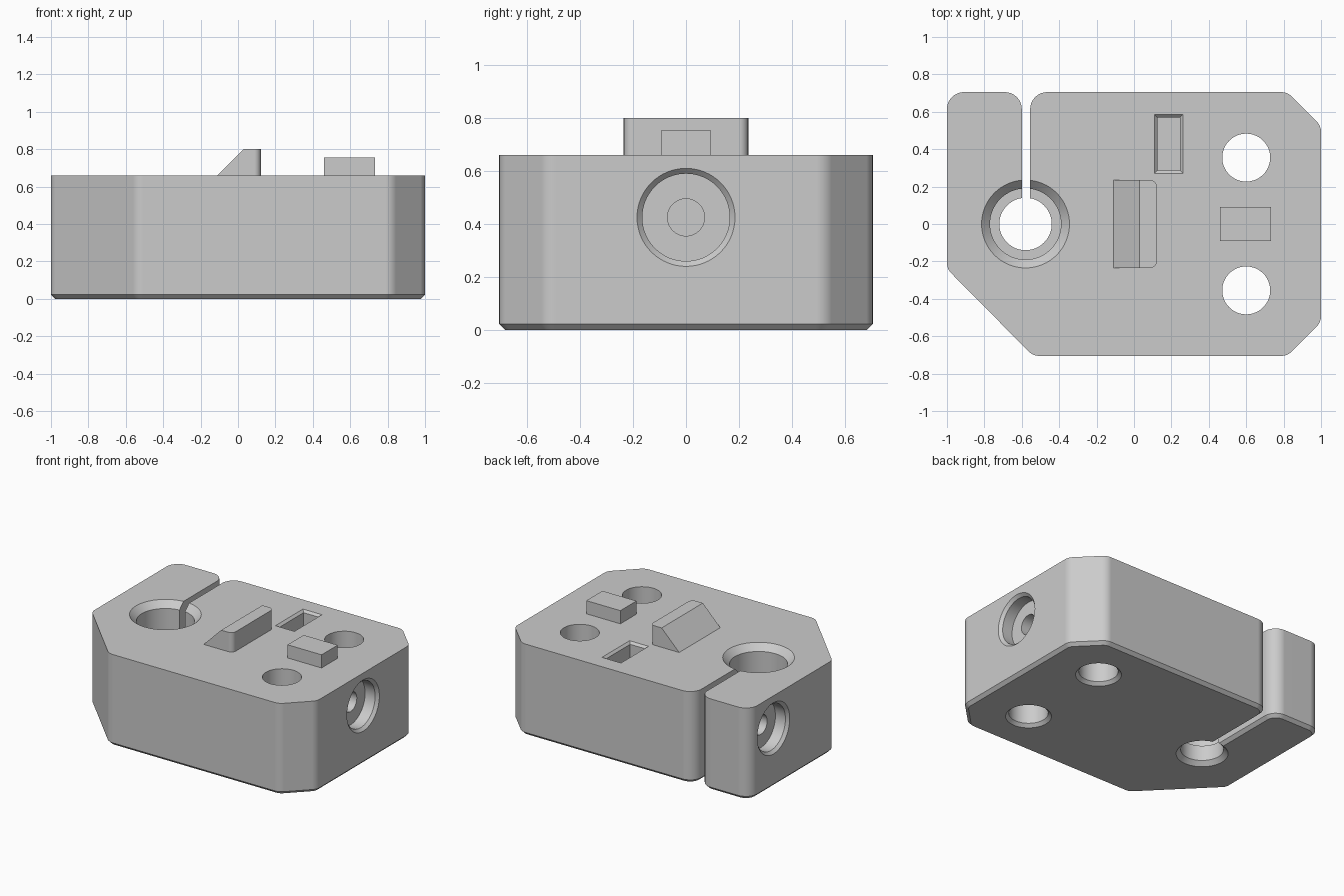
import bpy, bmesh, math
from mathutils import Vector, Matrix

cube = bpy.data.objects.get("Cube")
if cube:
    bpy.data.objects.remove(cube, do_unlink=True)

TOP = 0.66
grey = bpy.data.materials.new("plain_grey")
grey.use_nodes = True
colour = (0.6, 0.6, 0.6, 1)
grey.diffuse_color = colour
for node in grey.node_tree.nodes:
    if node.type == 'BSDF_PRINCIPLED':
        node.inputs["Base Color"].default_value = colour


def make(name, bm, matrix=Matrix()):
    bmesh.ops.recalc_face_normals(bm, faces=bm.faces[:])
    mesh = bpy.data.meshes.new(name)
    bm.to_mesh(mesh)
    bm.free()
    mesh.transform(matrix)
    mesh.materials.append(grey)
    ob = bpy.data.objects.new(name, mesh)
    bpy.context.collection.objects.link(ob)
    return ob


def loft(rings):
    """Closed solid through matching rings of points."""
    bm = bmesh.new()
    loops = [[bm.verts.new(p) for p in ring] for ring in rings]
    n = len(loops[0])
    for a, b in zip(loops, loops[1:]):
        for i in range(n):
            j = (i + 1) % n
            bm.faces.new((a[i], a[j], b[j], b[i]))
    bm.faces.new(loops[0][::-1])
    bm.faces.new(loops[-1])
    return bm


def lathe(profile, sides=64):
    turn = [2 * math.pi * i / sides for i in range(sides)]
    return loft([[(r * math.cos(a), r * math.sin(a), h) for a in turn] for r, h in profile])


def rect(x0, x1, y0, y1, z, grow=0):
    return [(x0 - grow, y0 - grow, z), (x1 + grow, y0 - grow, z),
            (x1 + grow, y1 + grow, z), (x0 - grow, y1 + grow, z)]


def rounded(corners, steps=8):
    """Polygon with each corner (x, y, radius) replaced by an arc."""
    out = []
    for i, (x, y, r) in enumerate(corners):
        p = Vector((x, y))
        if not r:
            out.append(p)
            continue
        u = (Vector(corners[i - 1][:2]) - p).normalized()
        v = (Vector(corners[(i + 1) % len(corners)][:2]) - p).normalized()
        half = u.angle(v) / 2
        centre = p + (u + v).normalized() * r / math.sin(half)
        reach = r / math.tan(half)
        d0, d1 = p + u * reach - centre, p + v * reach - centre
        for k in range(steps + 1):
            out.append(centre + d0.lerp(d1, k / steps).normalized() * r)
    return out


# Body: split outline, extruded, with a chamfer round the underside
outline = rounded([
    (-1, -0.24, 0.08), (-0.54, -0.705, 0.08), (0.82, -0.705, 0.08), (1, -0.525, 0.08),
    (1, 0.525, 0.08), (0.82, 0.705, 0.08), (-0.555, 0.705, 0.09), (-0.555, 0.05, 0),
    (-0.6, 0.05, 0), (-0.6, 0.705, 0.09), (-1, 0.705, 0.09)])
bm = loft([[(p.x, p.y, z) for p in outline] for z in (0, TOP)])
bmesh.ops.recalc_face_normals(bm, faces=bm.faces[:])
rim = [e for e in bm.edges if all(v.co.z < 0.001 for v in e.verts)]
bmesh.ops.bevel(bm, geom=rim, offset=0.022, segments=1, affect='EDGES')
body = make("body", bm)

# Cutters
cutters = []
bore = [(0.2, -0.03), (0.14, 0.03), (0.14, 0.14), (0.19, 0.14), (0.19, TOP - 0.045),
        (0.265, TOP + 0.03)]
cutters.append(make("bore_cutter", lathe(bore), Matrix.Translation((-0.58, 0, 0))))
for side in (-1, 1):
    hole = [(0.18, -0.03), (0.128, 0.022), (0.128, TOP + 0.1)]
    cutters.append(make("mount_hole_cutter", lathe(hole),
                        Matrix.Translation((0.6, 0.355 * side, 0))))
# Counterbored screw holes: one in each end face
for side, y, end in ((1, 0, 0.3), (-1, 0.43, -0.19)):
    screw = [(0.07, end), (0.07, 0.9), (0.165, 0.9), (0.165, 0.98), (0.205, 1.02)]
    turn = Matrix.Rotation(side * math.pi / 2, 4, 'Y')
    cutters.append(make("screw_hole_cutter", lathe(screw),
                        Matrix.Translation((0, y, 0.425)) @ turn))
# Rectangular nut pocket with a chamfered rim
slot = (0.125, 0.245, 0.287, 0.57)
cutters.append(make("nut_pocket_cutter", loft([
    rect(*slot, 0.24), rect(*slot, TOP - 0.016), rect(*slot, TOP + 0.02, 0.036)])))

bpy.context.view_layer.objects.active = body
for cutter in cutters:
    cutter.hide_render = True
    mod = body.modifiers.new("cut", 'BOOLEAN')
    mod.operation = 'DIFFERENCE'
    mod.solver = 'EXACT'
    mod.object = cutter
    bpy.ops.object.modifier_apply(modifier=mod.name)
for cutter in cutters:
    bpy.data.objects.remove(cutter, do_unlink=True)

# Ramped catch with rounded rear corners
side_profile = [(-0.11, TOP - 0.02), (0.122, TOP - 0.02), (0.122, 0.8), (0.03, 0.8), (-0.11, TOP)]
bm = loft([[(x, y, z) for x, z in side_profile] for y in (-0.235, 0.235)])
bmesh.ops.recalc_face_normals(bm, faces=bm.faces[:])
uprights = [e for e in bm.edges
            if all(v.co.x > 0.12 for v in e.verts) and abs(e.verts[0].co.y - e.verts[1].co.y) < 0.01]
bmesh.ops.bevel(bm, geom=uprights, offset=0.035, segments=6, profile=0.5, affect='EDGES')
ramp = make("ramp_catch", bm)

# Small block between the mounting holes
tab = (0.46, 0.732, -0.092, 0.092)
block = make("locating_block", loft([rect(*tab, TOP - 0.02), rect(*tab, 0.755)]))

# Smooth the rounded parts, keep flat faces flat
for ob in (body, ramp, block):
    bpy.ops.object.select_all(action='DESELECT')
    ob.select_set(True)
    bpy.context.view_layer.objects.active = ob
    bpy.ops.object.shade_smooth_by_angle(angle=math.radians(30))
    weighted = ob.modifiers.new("flat_normals", 'WEIGHTED_NORMAL')
    weighted.keep_sharp = True
